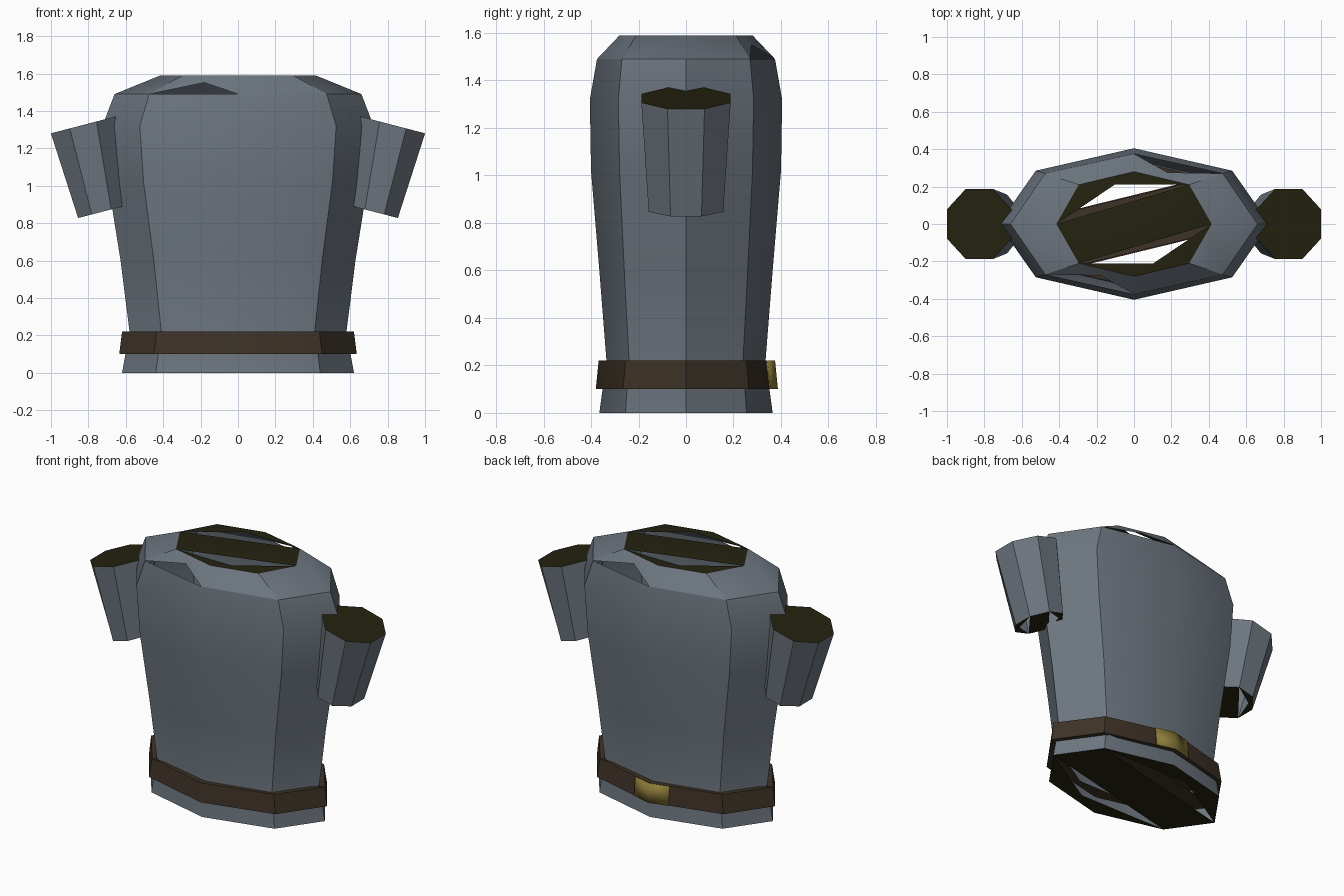
import bpy, bmesh, math
from mathutils import Vector
from mathutils.geometry import intersect_line_line

cube = bpy.data.objects.get("Cube")
if cube:
    bpy.data.objects.remove(cube, do_unlink=True)


def material(name, rgb):
    m = bpy.data.materials.new(name)
    m.use_nodes = True
    m.diffuse_color = (*rgb, 1)
    m.node_tree.nodes["Principled BSDF"].inputs["Base Color"].default_value = (*rgb, 1)
    return m


GREY = material("slate grey", (0.15, 0.178, 0.21))
OLIVE = material("dark olive", (0.018, 0.016, 0.005))
BROWN = material("leather brown", (0.047, 0.032, 0.02))
GOLD = material("dull gold", (0.26, 0.195, 0.04))


def octagon(side_x, mid_x, mid_y, front_y, z):
    """Eight-sided torso section, counter-clockwise from the +x side."""
    pts = [(side_x, 0), (mid_x, mid_y), (0, front_y), (-mid_x, mid_y),
           (-side_x, 0), (-mid_x, -mid_y), (0, -front_y), (mid_x, -mid_y)]
    return [Vector((x, y, z)) for x, y in pts]


def open_quad(bm, p, q, r, s, mat):
    """Quad p q r s with the triangle next to edge p-q left open."""
    a, b = intersect_line_line(p.co, r.co, q.co, s.co)
    x = bm.verts.new((a + b) / 2)
    faces = [bm.faces.new(t) for t in ((q, r, x), (r, s, x), (s, p, x))]
    for f in faces:
        f.material_index = mat


def slotted_cap(bm, ring, mat):
    """End cap with a middle band and a slot on either side of it."""
    bm.faces.new([ring[i] for i in (0, 1, 4, 5)]).material_index = mat
    for i in (1, 5):
        a, b, c, d = (ring[(i + k) % 8] for k in range(4))
        open_quad(bm, d, a, b, c, mat)


def loft(name, rings, mats, gaps=(), slot_top=True):
    """Skin a stack of octagons, cap both ends, leave gaps in the last band."""
    bm = bmesh.new()
    rows = [[bm.verts.new(p) for p in ring] for ring in rings]
    cap = len(mats) - 1
    for n, (low, high) in enumerate(zip(rows, rows[1:])):
        for i in range(8):
            j = (i + 1) % 8
            quad = low[i], low[j], high[j], high[i]
            if n == len(rows) - 2 and i in gaps:
                open_quad(bm, *quad, 0)
            else:
                bm.faces.new(quad)
    # bottom ring reversed, keeping the same band direction
    slotted_cap(bm, [rows[0][(5 - i) % 8] for i in range(8)], cap)
    if slot_top:
        slotted_cap(bm, rows[-1], cap)
    else:
        bm.faces.new(rows[-1]).material_index = cap
    return finish(name, bm, mats)


def finish(name, bm, mats):
    mesh = bpy.data.meshes.new(name)
    bm.to_mesh(mesh)
    bm.free()
    for m in mats:
        mesh.materials.append(m)
    ob = bpy.data.objects.new(name, mesh)
    bpy.context.collection.objects.link(ob)
    bpy.ops.object.select_all(action="DESELECT")
    ob.select_set(True)
    bpy.context.view_layer.objects.active = ob
    bpy.ops.object.shade_smooth_by_angle(angle=math.radians(30))
    return ob


# Torso: hem, waist, chest, shoulders, neck opening
sections = [(0.62, 0.44, 0.255, 0.365, 0), (0.58, 0.41, 0.24, 0.335, 0.22),
            (0.628, 0.45, 0.26, 0.365, 0.6), (0.695, 0.505, 0.28, 0.4, 1.02),
            (0.725, 0.525, 0.285, 0.405, 1.32), (0.66, 0.475, 0.27, 0.375, 1.49),
            (0.415, 0.295, 0.21, 0.28, 1.59)]
loft("torso", [octagon(*s) for s in sections], [GREY, OLIVE], gaps=(1, 5))

# Belt around the waist
belt = [octagon(0.635, 0.45, 0.265, 0.38, 0.1),
        octagon(0.62, 0.435, 0.255, 0.368, 0.22)]
loft("belt", belt, [BROWN])

# Buckle: a thin plate folded round the middle of the back
bm = bmesh.new()
rows = []
for ring in belt:
    middle, corner = ring[2], ring[1]
    edge = middle.lerp(corner, 0.12 / corner.x)
    rows.append([bm.verts.new((s * edge.x, (edge if s else middle).y + 0.001, edge.z))
                 for s in (1, 0, -1)])
for i in range(2):
    bm.faces.new((rows[0][i], rows[0][i + 1], rows[1][i + 1], rows[1][i]))
buckle = finish("buckle", bm, [GOLD])
solid = buckle.modifiers.new("thickness", "SOLIDIFY")
solid.thickness = 0.006
solid.offset = 1


# Sleeves: tilted tapering octagonal tubes
def sleeve_ring(side, cx, cz, half_width, half_depth):
    out = Vector((0.968, 0, -0.252))
    scale = 1 / math.cos(math.pi / 8)
    pts = []
    for i in range(8):
        a = math.pi / 8 + i * math.pi / 4
        p = Vector((cx, 0, cz)) + out * half_width * scale * math.cos(a)
        p.y = half_depth * scale * math.sin(a)
        p.x *= side
        pts.append(p)
    return pts if side > 0 else pts[::-1]


for side, name in ((1, "left_sleeve"), (-1, "right_sleeve")):
    loft(name, [sleeve_ring(side, 0.73, 0.86, 0.129, 0.157),
                sleeve_ring(side, 0.828, 1.325, 0.178, 0.188)],
         [GREY, OLIVE], slot_top=False)
